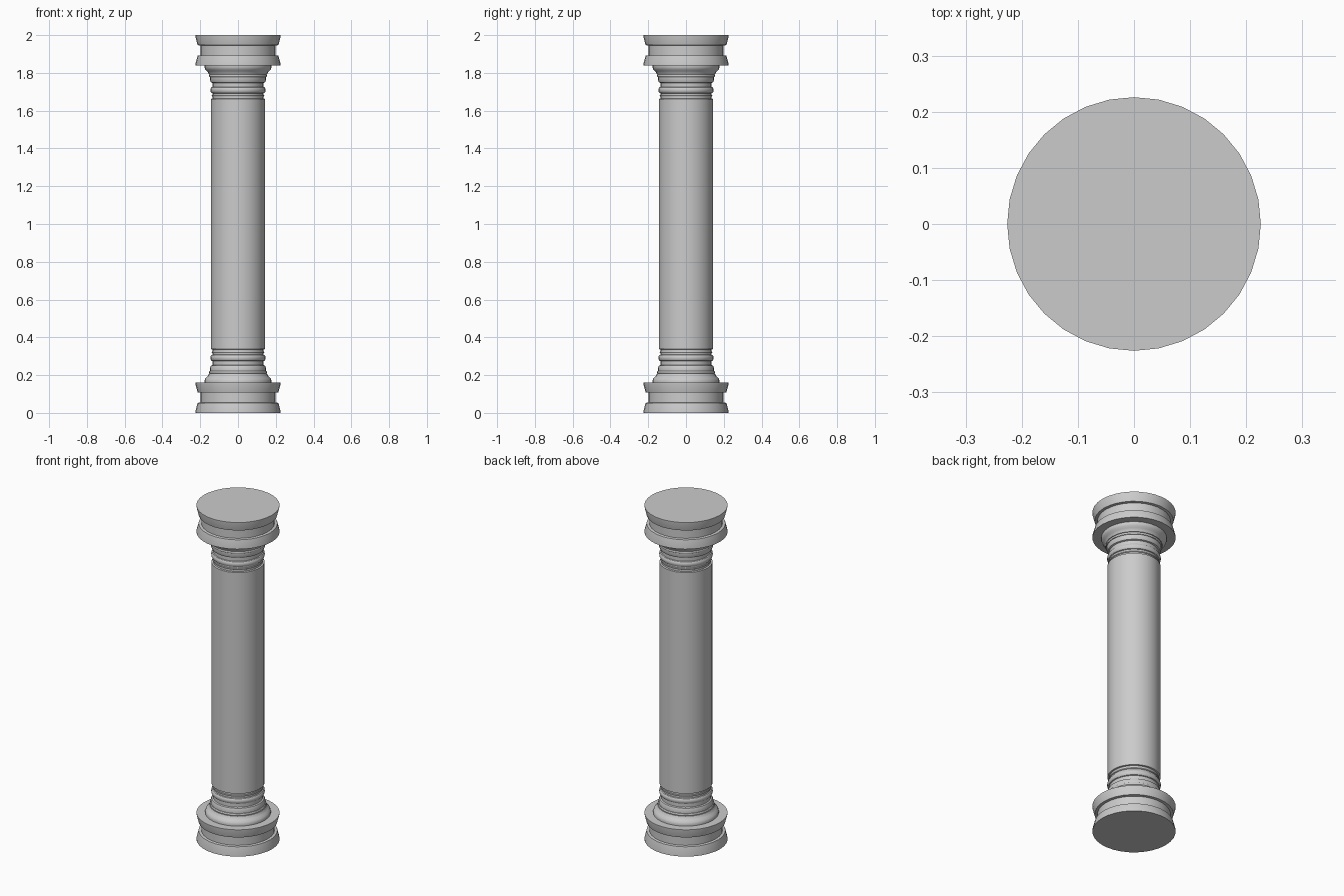
import bpy, bmesh, math

if "Cube" in bpy.data.objects:
    bpy.data.objects.remove(bpy.data.objects["Cube"])

SIDES = 32
HEIGHT = 2.0


def lathe(name, profile, flip=False):
    """Revolve (radius, z) points about z; flip mirrors the part to the column top."""
    bm = bmesh.new()
    rings = []
    for r, z in profile:
        z = HEIGHT - z if flip else z
        if r == 0:
            rings.append([bm.verts.new((0, 0, z))] * SIDES)
        else:
            rings.append([bm.verts.new((r * math.cos(2 * math.pi * i / SIDES),
                                        r * math.sin(2 * math.pi * i / SIDES), z))
                          for i in range(SIDES)])
    for a, b in zip(rings, rings[1:]):
        for i in range(SIDES):
            j = (i + 1) % SIDES
            quad = [a[i], a[j], b[j], b[i]]
            if flip:
                quad.reverse()
            bm.faces.new(list(dict.fromkeys(quad)))
    mesh = bpy.data.meshes.new(name)
    bm.to_mesh(mesh)
    bm.free()
    obj = bpy.data.objects.new(name, mesh)
    bpy.context.collection.objects.link(obj)
    bpy.ops.object.select_all(action='DESELECT')
    obj.select_set(True)
    bpy.context.view_layer.objects.active = obj
    bpy.ops.object.shade_smooth_by_angle(angle=math.radians(30))
    return obj


def ring(r, bulge, z0, z1, steps=6):
    """Half-round moulding between two heights."""
    zc, h = (z0 + z1) / 2, (z1 - z0) / 2
    return [(r + bulge * math.cos(t), zc + h * math.sin(t))
            for t in (math.pi * (k / steps - 0.5) for k in range(steps + 1))]


# flared slab with a recessed band
plinth = [(0, 0), (0.226, 0), (0.226, 0.006), (0.214, 0.053), (0.199, 0.055),
          (0.199, 0.107), (0.214, 0.109), (0.226, 0.154), (0.226, 0.160), (0.178, 0.160)]

# concave sweep, then stacked rings up to the shaft
mouldings = ([(0.178, 0.160), (0.178, 0.170), (0.174, 0.181), (0.164, 0.190),
              (0.157, 0.200), (0.154, 0.208)]
             + ring(0.148, 0.006, 0.208, 0.222)
             + [(0.148, 0.238), (0.143, 0.250), (0.135, 0.253), (0.135, 0.272)]
             + ring(0.135, 0.011, 0.274, 0.308)
             + [(0.135, 0.312), (0.135, 0.316)]
             + ring(0.135, 0.004, 0.316, 0.326, 4)
             + [(0.135, 0.336), (0.144, 0.338)])

for prefix, flip in (("base", False), ("capital", True)):
    lathe(prefix + "_slab", plinth, flip)
    lathe(prefix + "_mouldings", mouldings, flip)

# plain round shaft
lathe("shaft", [(0.144, 0.338), (0.144, HEIGHT - 0.338)])
